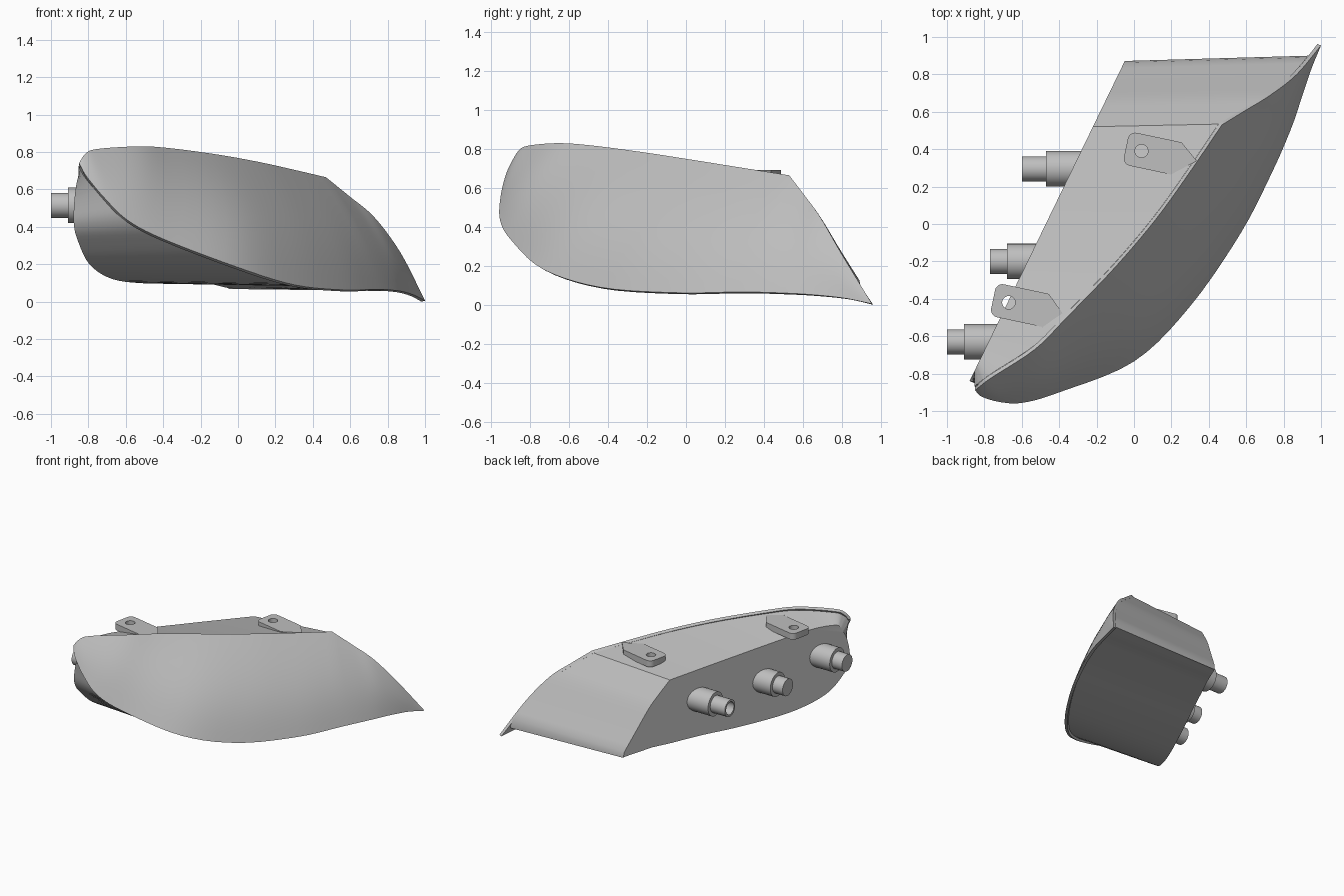
import bpy, bmesh, math
from mathutils import Vector, Matrix

cube = bpy.data.objects.get("Cube")
if cube:
    bpy.data.objects.remove(cube, do_unlink=True)

grey = bpy.data.materials.new("plain grey")
grey.use_nodes = True
colour = (0.52, 0.52, 0.52, 1)
grey.diffuse_color = colour
grey.node_tree.nodes["Principled BSDF"].inputs["Base Color"].default_value = colour


def finish(obj, angle=35):
    """Apply modifiers, colour the part and smooth it with sharp edges kept."""
    obj.data.materials.clear()
    obj.data.materials.append(grey)
    bpy.ops.object.select_all(action="DESELECT")
    obj.select_set(True)
    bpy.context.view_layer.objects.active = obj
    bpy.ops.object.convert(target="MESH")
    bpy.ops.object.shade_smooth_by_angle(angle=math.radians(angle))


def add_mesh(name, bm):
    mesh = bpy.data.meshes.new(name)
    bm.to_mesh(mesh)
    bm.free()
    obj = bpy.data.objects.new(name, mesh)
    bpy.context.collection.objects.link(obj)
    return obj


def smooth_path(keys, steps=5):
    """Catmull-Rom path through the key points."""
    pts = [Vector(k) for k in keys]
    pts = [2 * pts[0] - pts[1]] + pts + [2 * pts[-1] - pts[-2]]
    path = []
    for a, b, c, d in zip(pts, pts[1:], pts[2:], pts[3:]):
        for s in range(steps):
            t = s / steps
            path.append(b + (c - a) * t / 2 + (a - 2.5 * b + 2 * c - d / 2) * t * t
                        + (1.5 * (b - c) + (d - a) / 2) * t ** 3)
    return path + [pts[-2]]


# Lens rim: upper and lower edges run from the nose to the pointed tail
nose, corner, tail = (-.85, -.89, .74), (.47, .53, .665), (1, .955, .005)
upper = smooth_path([nose, (-.82, -.865, .785), (-.76, -.82, .815), (-.53, -.67, .83),
                     (-.36, -.5, .82), (-.1, -.23, .785), (.12, .03, .745),
                     (.3, .28, .705), corner])
upper += smooth_path([corner, (.6, .61, .56), (.73, .69, .45), (.87, .8, .26), tail])[1:]
lower = smooth_path([nose, (-.81, -.925, .67), (-.71, -.953, .55), (-.59, -.955, .435),
                     (-.4, -.9, .335), (0, -.735, .183), (.3, -.44, .09),
                     (.57, -.05, .062), (.74, .28, .066), (.84, .51, .06),
                     (.895, .67, .05), (.945, .82, .033), tail])

# Lens: gently bulged skin between the two edges
outward = Vector((.75, -.66, 0))
across = 10
bm = bmesh.new()
rows = []
for u, l in zip(upper, lower):
    swell = .09 * (u - l).length ** 1.5
    rows.append([bm.verts.new(u.lerp(l, j / across)
                              + outward * swell * math.sin(math.pi * j / across))
                 for j in range(across + 1)])
for r, s in zip(rows, rows[1:]):
    for j in range(across):
        bm.faces.new((r[j], r[j + 1], s[j + 1], s[j]))
bmesh.ops.remove_doubles(bm, verts=bm.verts, dist=.0005)
bmesh.ops.recalc_face_normals(bm, faces=bm.faces)
if sum((f.normal * f.calc_area() for f in bm.faces), Vector()).dot(outward) < 0:
    bmesh.ops.reverse_faces(bm, faces=bm.faces)
lens = add_mesh("lens", bm)
shell = lens.modifiers.new("thickness", "SOLIDIFY")
shell.thickness = .022
shell.offset = -1
finish(lens, 40)


# Housing: walls run sideways from the rim to an upright slanted back plate
def plate_x(y):
    return -.05 + .485 * (y - .87)


def front_point(p):
    """Set back behind the lens, and cut square before the tail tip."""
    q = p.lerp(middle, .012) - outward * .018
    return Vector((min(q.x, .94), min(q.y, .9), max(.4 + .96 * (q.z - .4), .055)))


def back_point(p):
    y = min(p.y, .9)
    low = .045 * (1 - p.z / .66) * min(1, 3 * (1 - y))
    z = max(p.z, .06) + low - .085 * p.z
    y -= (.035 if y > 0 else .13) * y * abs(y)
    return Vector((plate_x(y), y, z))


loop = upper + lower[-2:0:-1]
middle = sum(loop, Vector()) / len(loop)
bm = bmesh.new()
front = [bm.verts.new(front_point(p)) for p in loop]
back = [bm.verts.new(back_point(p)) for p in loop]
for i in range(len(loop)):
    k = (i + 1) % len(loop)
    bm.faces.new((front[i], front[k], back[k], back[i]))
bm.faces.new(back)
bmesh.ops.remove_doubles(bm, verts=bm.verts, dist=.0005)
bmesh.ops.recalc_face_normals(bm, faces=bm.faces)
finish(add_mesh("housing", bm), 30)


# Back sockets: stepped round plugs turned about the sideways axis
def socket(name, y, z, step_x, end_x, hollow=False):
    wide, thin = .095, .067
    root = plate_x(y) + .08
    profile = [(root, 0), (root, wide), (step_x, wide), (step_x, thin), (end_x, thin)]
    if hollow:
        profile += [(end_x, .05), (step_x, .05), (step_x, 0)]
    else:
        profile += [(end_x, 0)]
    bm = bmesh.new()
    verts = [bm.verts.new((x, y + r, z)) for x, r in profile]
    edges = [bm.edges.new(pair) for pair in zip(verts, verts[1:])]
    bmesh.ops.spin(bm, geom=verts + edges, cent=(0, y, z), axis=(1, 0, 0),
                   angle=math.tau, steps=32, use_merge=False)
    bmesh.ops.remove_doubles(bm, verts=bm.verts, dist=.0005)
    bmesh.ops.recalc_face_normals(bm, faces=bm.faces)
    finish(add_mesh(name, bm))


socket("rear_socket", .295, .395, -.47, -.6, hollow=True)
socket("middle_socket", -.2, .42, -.68, -.77)
socket("nose_socket", -.63, .515, -.91, -1)


# Mounting tabs: flat plates with a rounded end and a bolt hole
def mounting_tab(name, hole, root):
    curve = bpy.data.curves.new(name, "CURVE")
    curve.dimensions = "2D"
    curve.fill_mode = "BOTH"
    curve.extrude = .025

    def arc(cx, cy, r, start, end, n):
        return [(cx + r * math.cos(a), cy + r * math.sin(a)) for a in
                [math.radians(start + (end - start) * i / n) for i in range(n + 1)]]

    turn = Matrix.Rotation(math.radians(-12), 2)
    plate = arc(-.045, .05, .04, 90, 180, 6) + arc(-.045, -.05, .04, 180, 270, 6)
    plate += root + [(.2, .09)]
    for points in (plate, arc(0, 0, .035, 0, 345, 23)):
        spline = curve.splines.new("POLY")
        spline.points.add(len(points) - 1)
        spline.use_cyclic_u = True
        for p, xy in zip(spline.points, points):
            p.co = (*(turn @ Vector(xy)), 0, 1)
    obj = bpy.data.objects.new(name, curve)
    obj.location = hole
    bpy.context.collection.objects.link(obj)
    finish(obj)


mounting_tab("rear_tab", (.04, .39, .668), [(.18, -.09), (.3, .01)])
mounting_tab("nose_tab", (-.67, -.42, .77), [(.2, -.09), (.23, -.15), (.32, -.02)])
